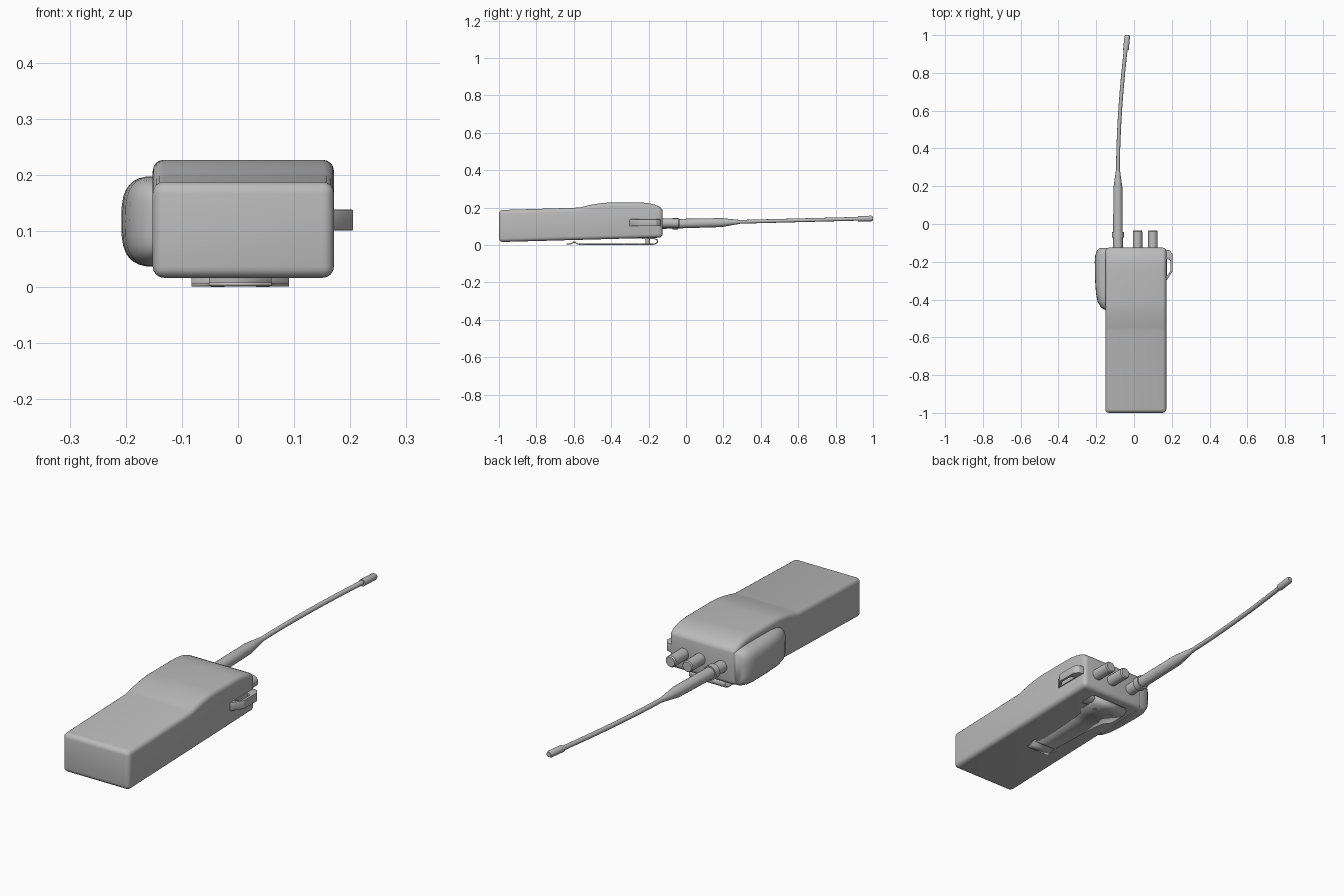
import bpy, bmesh, math
from mathutils import Vector

cube = bpy.data.objects.get("Cube")
if cube:
    bpy.data.objects.remove(cube)

grey = bpy.data.materials.new("plain grey")
grey.use_nodes = True
GREY = (0.5, 0.5, 0.5, 1)
grey.diffuse_color = GREY
grey.node_tree.nodes["Principled BSDF"].inputs["Base Color"].default_value = GREY


def loft(name, rings, closed=False, bevel=0, segments=4, sharp=35):
    """Skin a list of equal rings; cap the ends, or join them when closed."""
    bm = bmesh.new()
    rows = [[bm.verts.new(p) for p in ring] for ring in rings]
    n = len(rows[0])
    for a, b in zip(rows, rows[1:] + ([rows[0]] if closed else [])):
        for i in range(n):
            j = (i + 1) % n
            bm.faces.new((a[i], a[j], b[j], b[i]))
    if not closed:
        bm.faces.new(rows[0])
        bm.faces.new(rows[-1])
    bmesh.ops.recalc_face_normals(bm, faces=bm.faces)
    if bevel:
        edges = [e for e in bm.edges if e.calc_face_angle(0) > math.radians(30)]
        bmesh.ops.bevel(bm, geom=edges, offset=bevel, segments=segments,
                        profile=0.5, affect='EDGES', clamp_overlap=True)
    return finish(name, bm, sharp)


def finish(name, bm, sharp=35):
    mesh = bpy.data.meshes.new(name)
    bm.to_mesh(mesh)
    bm.free()
    mesh.materials.append(grey)
    mesh.shade_smooth()
    mesh.set_sharp_from_angle(angle=math.radians(sharp))
    obj = bpy.data.objects.new(name, mesh)
    bpy.context.collection.objects.link(obj)
    return obj


def tube(name, stations, sides=20):
    """Round rod through (x, y, z, radius) stations running along y."""
    rings = []
    for x, y, z, r in stations:
        rings.append([(x + r * math.cos(t), y, z + r * math.sin(t))
                      for t in (math.tau * k / sides for k in range(sides))])
    return loft(name, rings)


# Body: side profile with a raised, arched upper half
arch = [(-0.57 + 0.17 * t, 0.2 + 0.027 * math.sin(t * math.pi / 2))
        for t in (k / 8 for k in range(9))]
shoulder = [(-0.25 + 0.125 * math.sin(a), 0.182 + 0.045 * math.cos(a))
            for a in (math.pi / 2 * k / 8 for k in range(9))]
profile = [(-1, 0.016), (-1, 0.187)] + arch + shoulder + [(-0.125, 0.04)]
loft("body", [[(x, y, z) for y, z in profile] for x in (-0.152, 0.171)],
     bevel=0.02)

# Talk button housing: rounded bulge on the right side
bulge = [(-0.458, 0.004, 0.03), (-0.45, 0.024, 0.052), (-0.435, 0.04, 0.066),
         (-0.41, 0.053, 0.075), (-0.37, 0.061, 0.08), (-0.3, 0.066, 0.081),
         (-0.2, 0.068, 0.081), (-0.165, 0.065, 0.08), (-0.14, 0.056, 0.075),
         (-0.128, 0.042, 0.066)]
rings = []
for y, depth, half in bulge:
    ring = []
    for k in range(17):
        a = math.pi * (k / 16 - 0.5)
        c, s = abs(math.cos(a)) ** 0.65, abs(math.sin(a)) ** 0.65
        ring.append((-0.14 - depth * c, y, 0.117 + math.copysign(half * s, a)))
    rings.append(ring)
loft("talk_button_housing", rings, sharp=50)

# Strap loop on the left side: flat bar with an opening
outer = [(0.165, -0.31), (0.205, -0.25), (0.205, -0.16), (0.19, -0.14), (0.165, -0.135)]
inner = [(0.175, -0.275), (0.193, -0.25), (0.193, -0.2), (0.19, -0.19), (0.175, -0.185)]
loft("strap_loop", [[(x, y, z) for x, y in line] for line, z in
                    ((outer, 0.101), (outer, 0.138), (inner, 0.138), (inner, 0.101))],
     closed=True, bevel=0.002, segments=2)

# Two control knobs on the end face
for name, x in (("channel_knob", 0.019), ("volume_knob", 0.1)):
    tube(name, [(x, -0.14, 0.117, 0.025), (x, -0.039, 0.117, 0.025),
                (x, -0.034, 0.117, 0.021)])

# Antenna: thick base, tapered neck, bent whip and tip cap
AX = -0.085
tube("antenna_base", [(AX, -0.14, 0.112, 0.026), (AX, 0.19, 0.12, 0.024),
                      (AX, 0.24, 0.122, 0.017), (AX, 0.29, 0.124, 0.010)])
tube("antenna_collar", [(AX, -0.072, 0.114, 0.031), (AX, -0.042, 0.114, 0.031)])
whip = []
for k in range(13):
    t = k / 12
    whip.append((AX + 0.043 * t ** 1.8, 0.28 + 0.66 * t, 0.124 + 0.017 * t, 0.010))
tube("antenna_whip", whip)
tube("antenna_tip", [(-0.043, 0.92, 0.14, 0.015), (-0.036, 0.992, 0.142, 0.015),
                     (-0.035, 1.0, 0.142, 0.011)])

# Belt clip: bent strip, wide at the hinge and narrow along its length
strip = [(-0.64, 0.005, 0.056), (-0.615, 0.006, 0.056), (-0.603, 0.015, 0.056),
         (-0.592, 0.015, 0.056), (-0.58, 0.005, 0.056), (-0.565, 0.004, 0.046),
         (-0.33, 0.004, 0.056), (-0.28, 0.004, 0.064), (-0.25, 0.004, 0.087),
         (-0.175, 0.004, 0.087), (-0.16, 0.008, 0.087), (-0.152, 0.018, 0.087),
         (-0.155, 0.029, 0.087), (-0.168, 0.034, 0.087), (-0.235, 0.034, 0.087)]
bm = bmesh.new()
pairs = [[bm.verts.new((0.004 + s * w, y, z)) for s in (-1, 1)] for y, z, w in strip]
for (a, b), (c, d) in zip(pairs, pairs[1:]):
    bm.faces.new((a, b, d, c))
clip = finish("belt_clip", bm)
solid = clip.modifiers.new("thickness", 'SOLIDIFY')
solid.thickness = 0.006
solid.offset = 0

# Rivets on the belt clip hinge
for side, x in (("right", -0.036), ("left", 0.044)):
    ring = [Vector((x + 0.012 * math.cos(t), -0.205 + 0.012 * math.sin(t), 0))
            for t in (math.tau * k / 16 for k in range(16))]
    loft(side + "_clip_rivet", [[p + Vector((0, 0, z)) for p in ring]
                                for z in (0.0, 0.04)])
